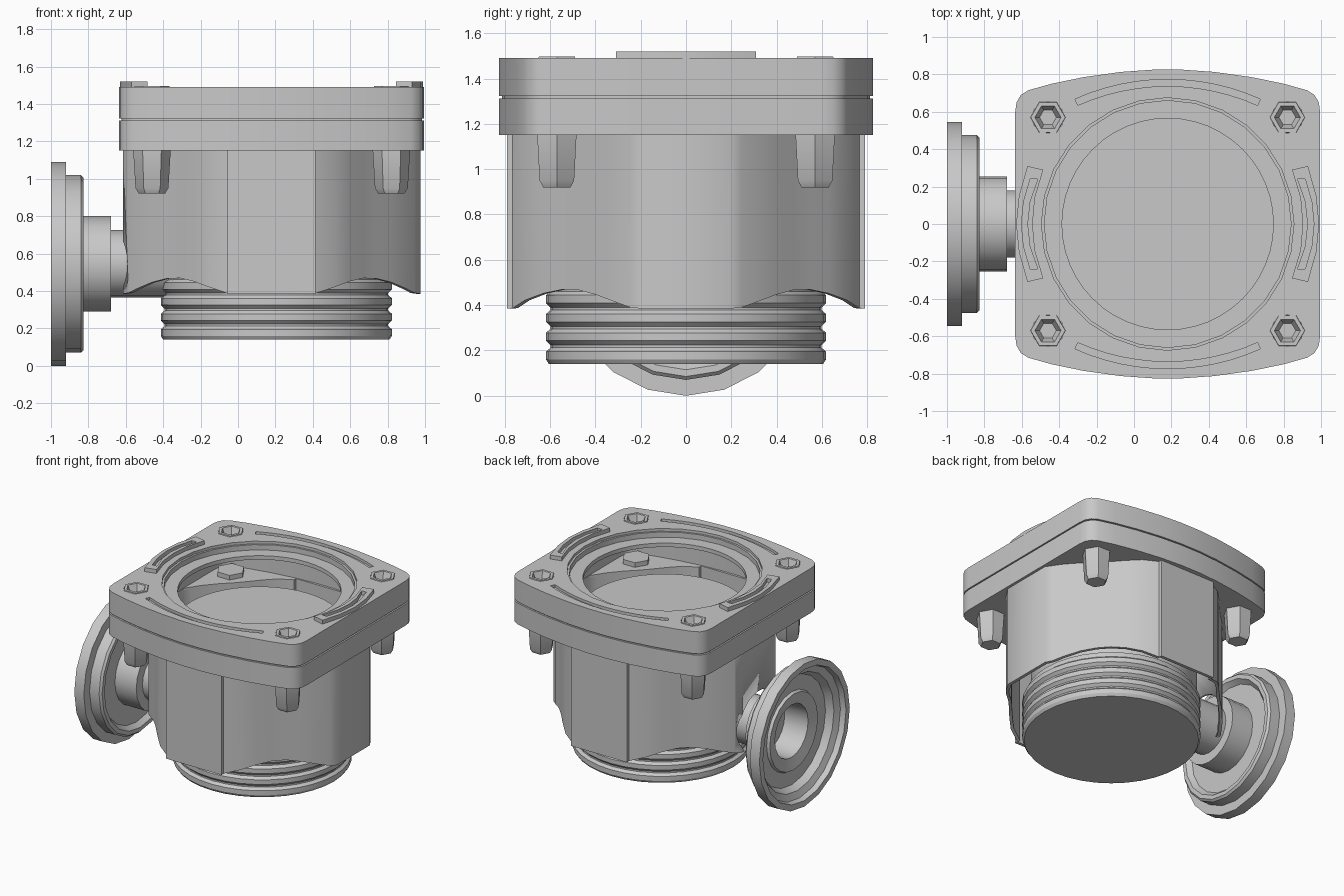
import bpy, bmesh, math
from mathutils import Matrix

if "Cube" in bpy.data.objects:
    bpy.data.objects.remove(bpy.data.objects["Cube"])

CX = 0.18  # housing axis in x

grey = bpy.data.materials.new("cast grey")
grey.diffuse_color = (0.58, 0.58, 0.58, 1)
grey.use_nodes = True
grey.node_tree.nodes["Principled BSDF"].inputs["Base Color"].default_value = grey.diffuse_color


def finish(name, mesh, loc=(0, 0, 0), angle=30):
    ob = bpy.data.objects.new(name, mesh)
    bpy.context.collection.objects.link(ob)
    ob.location = loc
    mesh.materials.clear()
    mesh.materials.append(grey)
    bpy.ops.object.select_all(action='DESELECT')
    ob.select_set(True)
    bpy.context.view_layer.objects.active = ob
    bpy.ops.object.shade_smooth_by_angle(angle=math.radians(angle))
    return ob


def lathe(name, profile, n, loc, along_x=False, angle=30):
    """Spin (radius, height) points around z, or around x."""
    bm = bmesh.new()
    rings = [[bm.verts.new((r * math.cos(2 * math.pi * i / n),
                            r * math.sin(2 * math.pi * i / n), h))
              for i in range(n)] for r, h in profile]
    for a, b in zip(rings, rings[1:]):
        for i in range(n):
            j = (i + 1) % n
            bm.faces.new((a[i], a[j], b[j], b[i]))
    bmesh.ops.remove_doubles(bm, verts=bm.verts, dist=1e-5)
    bmesh.ops.recalc_face_normals(bm, faces=bm.faces)
    if along_x:
        bm.transform(Matrix.Rotation(math.pi / 2, 4, 'Y'))
    me = bpy.data.meshes.new(name)
    bm.to_mesh(me)
    bm.free()
    return finish(name, me, loc, angle)


def slab(name, z0, z1, loops):
    """Flat plate from closed outlines; inner outlines become holes."""
    cu = bpy.data.curves.new(name, 'CURVE')
    cu.dimensions = '2D'
    cu.fill_mode = 'BOTH'
    cu.extrude = (z1 - z0) / 2
    for pts in loops:
        sp = cu.splines.new('POLY')
        sp.points.add(len(pts) - 1)
        for p, (x, y) in zip(sp.points, pts):
            p.co = (x, y, 0, 1)
        sp.use_cyclic_u = True
    tmp = bpy.data.objects.new(name + "_curve", cu)
    bpy.context.collection.objects.link(tmp)
    dg = bpy.context.evaluated_depsgraph_get()
    me = bpy.data.meshes.new_from_object(tmp.evaluated_get(dg))
    bpy.data.objects.remove(tmp)
    bm = bmesh.new()
    bm.from_mesh(me)
    bmesh.ops.remove_doubles(bm, verts=bm.verts, dist=1e-5)
    bmesh.ops.recalc_face_normals(bm, faces=bm.faces)
    bm.to_mesh(me)
    bm.free()
    return finish(name, me, (CX, 0, (z0 + z1) / 2))


def circle(r, n=48, cx=0, cy=0):
    return [(cx + r * math.cos(2 * math.pi * i / n),
             cy + r * math.sin(2 * math.pi * i / n)) for i in range(n)]


def scaled(loop, s):
    return [(x * s, y * s) for x, y in loop]


def four_way(q):
    """Mirror a first-quadrant outline into a closed loop."""
    half = q + [(-x, y) for x, y in reversed(q)]
    return half + [(-x, -y) for x, y in half]


def bow(outer, inner, s):
    """Crescent outline mirrored across y = 0, on side s of x."""
    o = outer + [(x, -y) for x, y in reversed(outer[:-1])]
    i = inner + [(x, -y) for x, y in reversed(inner[:-1])]
    return [(s * x, y) for x, y in o + i[::-1]]


def arc_slot(s):
    """Long shallow groove along the front or back edge."""
    R, c = 1.196, 0.755 - 1.196
    pts = []
    for r, order in ((R + 0.018, 1), (R - 0.018, -1)):
        for k in range(13):
            t = order * (-0.42 + 0.84 * k / 12)
            pts.append((r * math.sin(t), s * (c + r * math.cos(t))))
    return pts


# Flange outline: straight left and right, bowed front and back
outline = four_way([(0.815, 0.60), (0.808, 0.65), (0.785, 0.69), (0.745, 0.715),
                    (0.62, 0.75), (0.45, 0.785), (0.25, 0.813), (0.08, 0.825)])
# Skirt section: four broad panels with scooped corners
section = four_way([(0.795, 0.2), (0.765, 0.245), (0.72, 0.31), (0.64, 0.40), (0.56, 0.475),
                    (0.49, 0.55), (0.42, 0.63), (0.34, 0.71), (0.235, 0.765), (0.235, 0.79)])
bolts = [(sx * 0.64, sy * 0.57) for sx in (1, -1) for sy in (1, -1)]
bolt_holes = [circle(0.085, 12, x, y) for x, y in bolts]
slots = [arc_slot(1), arc_slot(-1)]
rim = scaled(outline, 0.95)

# Hollow lower flange and hollow cover
slab("lower_flange_floor", 1.15, 1.165, [outline, scaled(section, 0.97)])
slab("lower_flange_rim", 1.165, 1.312, [outline, rim])
slab("flange_gasket", 1.312, 1.322, [scaled(outline, 0.985), rim])
slab("cover_rim", 1.322, 1.40, [outline, rim])
slab("cover_lip", 1.40, 1.43, [outline, circle(0.565)])
slab("cover_middle", 1.43, 1.47, [outline, circle(0.66, 28)] + bolt_holes)
slab("cover_top", 1.47, 1.49, [outline, circle(0.675, 28)] + bolt_holes + slots)

# Raised crescent tabs on the cover
for s, side in ((-1, "left"), (1, "right")):
    slab(side + "_tab", 1.485, 1.52, [
        bow([(0.75, 0.31), (0.795, 0.15), (0.81, 0)],
            [(0.665, 0.29), (0.71, 0.14), (0.722, 0)], s),
        bow([(0.735, 0.24), (0.77, 0.12), (0.782, 0)],
            [(0.695, 0.24), (0.737, 0.12), (0.75, 0)], s)])

# Bolts with sunken sockets, and the bosses hanging below the flange
for k, (x, y) in enumerate(bolts):
    lathe(f"bolt_{k + 1}", [(0.095, 1.485), (0.092, 1.497), (0.07, 1.497),
                            (0.055, 1.46), (0.045, 1.44), (0, 1.44)],
          6, (CX + x, y, 0))
    lathe(f"bolt_boss_{k + 1}", [(0, 1.20), (0.1, 1.20), (0.1, 1.15), (0.088, 0.95),
                                 (0.07, 0.92), (0, 0.92)], 6, (CX + x, y, 0))

# Housing skirt: thin open shell with arched lower edge
bm = bmesh.new()
shells = []
for s in (1, 0.97):
    top, low = [], []
    for x, y in section:
        w = math.sin(2 * math.atan2(y, x)) ** 2
        z = 0.385 + 0.085 * max(0, (w - 0.3) / 0.7)
        top.append(bm.verts.new((x * s, y * s, 1.15)))
        low.append(bm.verts.new((x * s, y * s, z)))
    shells += [top, low]
n = len(section)
to, lo, ti, li = shells
for a, b in ((to, lo), (lo, li), (li, ti), (ti, to)):
    for i in range(n):
        j = (i + 1) % n
        bm.faces.new((a[i], a[j], b[j], b[i]))
bmesh.ops.recalc_face_normals(bm, faces=bm.faces)
me = bpy.data.meshes.new("housing_skirt")
bm.to_mesh(me)
bm.free()
skirt = finish("housing_skirt", me, (CX, 0, 0), 35)

# Round opening in the left panel around the port
cutter = lathe("port_cutter", [(0, -1), (0.235, -1), (0.235, -0.4), (0, -0.4)],
               32, (0, 0, 0.545), along_x=True)
cutter.hide_render = True
cutter.hide_set(True)
cut = skirt.modifiers.new("port opening", 'BOOLEAN')
cut.operation = 'DIFFERENCE'
cut.solver = 'EXACT'
cut.object = cutter

# Threaded drum with flat bottom, and the floor rising inside the cover
prof = [(0, 0.14), (0.605, 0.14)]
for k in range(4):
    z = 0.14 + 0.083 * k
    prof += [(0.618, z + 0.02), (0.618, z + 0.055), (0.598, z + 0.072), (0.598, z + 0.083)]
prof += [(0.59, 0.50), (0.56, 0.50)]
lathe("threaded_drum", prof, 36, (0.205, 0, 0))
lathe("drum_floor", [(0.575, 0.45), (0.575, 1.19), (0, 1.19)], 48, (CX, 0, 0))

# Side port: stepped pipe with a flange dished on both sides
lathe("side_port", [(0, -0.70), (0.19, -0.70), (0.20, -0.89), (0.29, -0.91), (0.30, -0.89),
                    (0.41, -0.89), (0.44, -0.94), (0.49, -0.96), (0.50, -1.0), (0.545, -1.0),
                    (0.545, -0.92), (0.475, -0.92), (0.475, -0.84), (0.46, -0.825),
                    (0.43, -0.825), (0.40, -0.86), (0.255, -0.86), (0.255, -0.68),
                    (0.18, -0.68), (0.18, -0.34)],
      20, (0, 0, 0.545), along_x=True)
